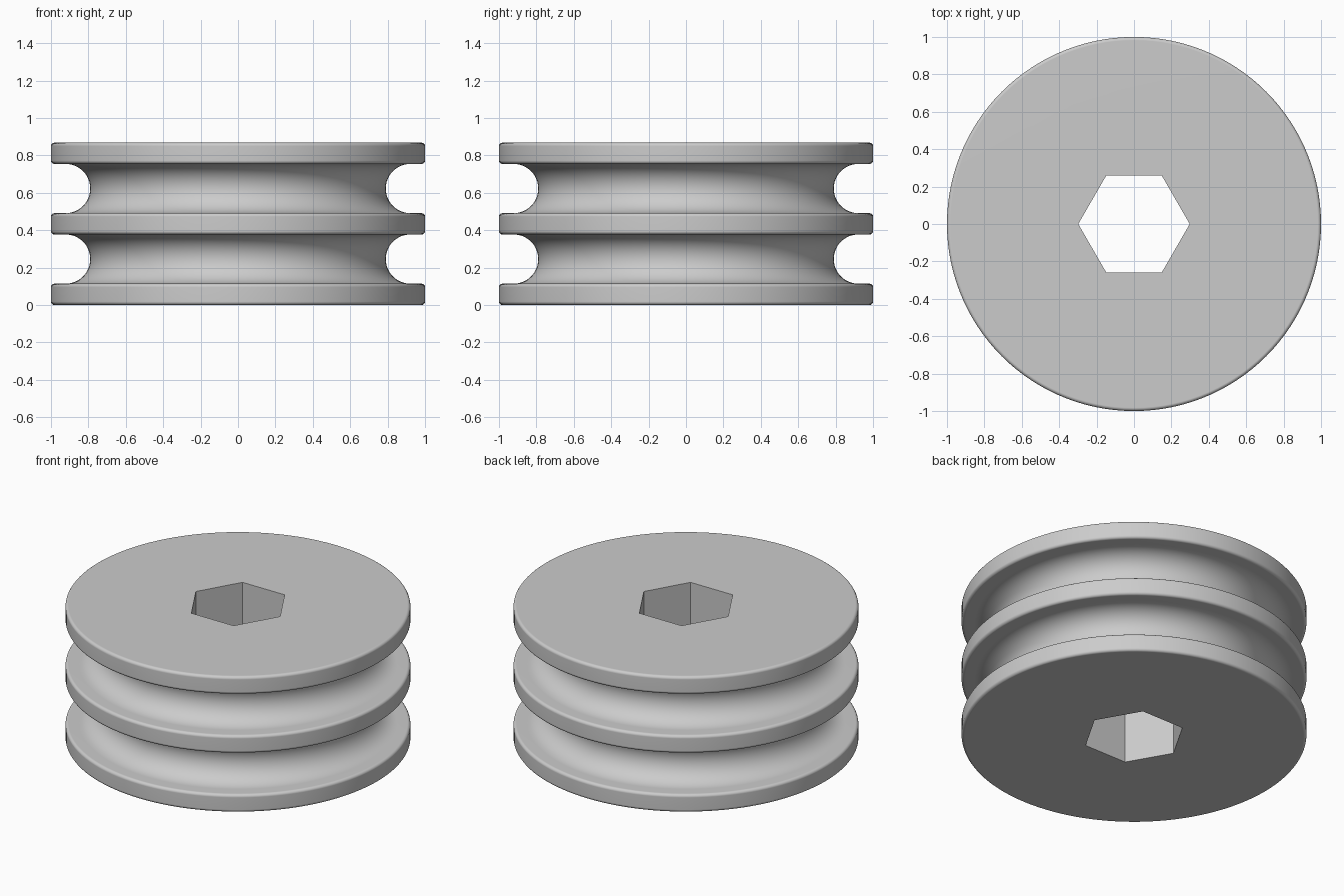
import bpy
import bmesh
from math import cos, sin, pi, radians

cube = bpy.data.objects.get("Cube")
if cube:
    bpy.data.objects.remove(cube, do_unlink=True)

SEGMENTS = 120
HEIGHT = 0.868
FLANGE = 0.114            # flange thickness
EDGE = 0.018              # rounded rim radius
GROOVE = (HEIGHT - 3 * FLANGE) / 4   # groove radius
GROOVE_CENTRE = 0.79 + GROOVE
HEX_CORNER = 0.298


def arc(r, z, radius, start, end, steps):
    """Points of an arc in the (radius, height) plane, angles in degrees."""
    angles = [radians(start + (end - start) * i / steps) for i in range(steps + 1)]
    return [(r + radius * cos(a), z + radius * sin(a)) for a in angles]


def hex_radius(angle):
    """Distance from the axis to a hexagon side, with corners on the x axis."""
    return HEX_CORNER * cos(pi / 6) / cos(angle % (pi / 3) - pi / 6)


# Outer profile: three rounded flanges with two round grooves between them
profile = []
for i in range(3):
    z = i * (FLANGE + 2 * GROOVE)
    profile += arc(1 - EDGE, z + EDGE, EDGE, -90, 0, 4)
    profile += arc(1 - EDGE, z + FLANGE - EDGE, EDGE, 0, 90, 4)
    if i < 2:
        profile += arc(GROOVE_CENTRE, z + FLANGE + GROOVE, GROOVE, 270, 90, 24)

# Revolve the profile, then close it through the hexagonal bore
bm = bmesh.new()
turns = [2 * pi * i / SEGMENTS for i in range(SEGMENTS)]
rings = [[bm.verts.new((r * cos(a), r * sin(a), z)) for a in turns] for r, z in profile]
for z in (HEIGHT, 0):
    rings.append([bm.verts.new((hex_radius(a) * cos(a), hex_radius(a) * sin(a), z))
                  for a in turns])
for lower, upper in zip(rings, rings[1:] + rings[:1]):
    for i in range(SEGMENTS):
        j = (i + 1) % SEGMENTS
        bm.faces.new((lower[i], lower[j], upper[j], upper[i]))
bmesh.ops.recalc_face_normals(bm, faces=bm.faces)

mesh = bpy.data.meshes.new("double_groove_pulley")
bm.to_mesh(mesh)
bm.free()
pulley = bpy.data.objects.new("double_groove_pulley", mesh)
bpy.context.collection.objects.link(pulley)

# Plain grey material
grey = bpy.data.materials.new("plain_grey")
grey.use_nodes = True
colour = (0.6, 0.6, 0.6, 1)
grey.diffuse_color = colour
grey.node_tree.nodes["Principled BSDF"].inputs["Base Color"].default_value = colour
mesh.materials.append(grey)

# Smooth curved surfaces, crisp bore corners, flat end faces
bpy.ops.object.select_all(action="DESELECT")
pulley.select_set(True)
bpy.context.view_layer.objects.active = pulley
bpy.ops.object.shade_smooth_by_angle(angle=radians(35))
weighted = pulley.modifiers.new("flat_end_faces", "WEIGHTED_NORMAL")
weighted.keep_sharp = True
